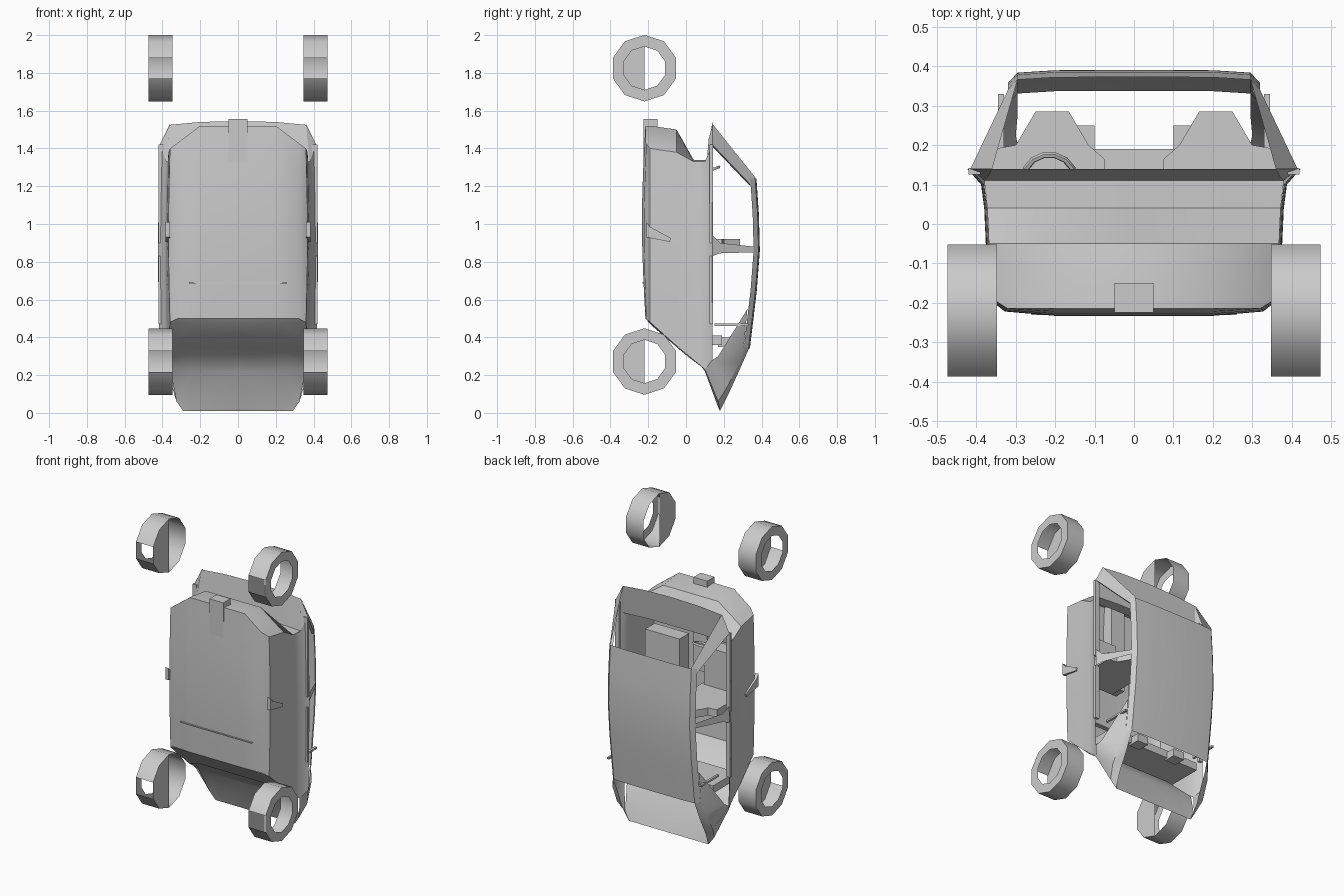
import bpy, bmesh, math
from mathutils import Vector

old = bpy.data.objects.get("Cube")
if old:
    bpy.data.objects.remove(old, do_unlink=True)

GREY = (0.6, 0.6, 0.6, 1)
mat = bpy.data.materials.new("plain grey")
mat.use_nodes = True
mat.diffuse_color = GREY
mat.node_tree.nodes["Principled BSDF"].inputs["Base Color"].default_value = GREY


def finish(name, bm, mirror=True, angle=40):
    bmesh.ops.recalc_face_normals(bm, faces=bm.faces)
    me = bpy.data.meshes.new(name)
    bm.to_mesh(me)
    bm.free()
    ob = bpy.data.objects.new(name, me)
    bpy.context.collection.objects.link(ob)
    me.materials.append(mat)
    if mirror:
        mod = ob.modifiers.new("mirror", 'MIRROR')
        mod.merge_threshold = 0.001
    bpy.ops.object.select_all(action='DESELECT')
    ob.select_set(True)
    bpy.context.view_layer.objects.active = ob
    bpy.ops.object.shade_smooth_by_angle(angle=math.radians(angle))
    return ob


def sheet(name, rows, mirror=True):
    """Skin a grid of points, row by row."""
    bm = bmesh.new()
    grid = [[bm.verts.new(p) for p in row] for row in rows]
    for a, b in zip(grid, grid[1:]):
        for i in range(len(a) - 1):
            bm.faces.new((a[i], a[i + 1], b[i + 1], b[i]))
    return finish(name, bm, mirror)


def prism(name, outline, a, b, axis, mirror=True):
    """Extrude a 2D outline between a and b along an axis."""
    bm = bmesh.new()
    def pt(p, d):
        q = list(p)
        q.insert(axis, d)
        return bm.verts.new(q)
    lo, hi = [pt(p, a) for p in outline], [pt(p, b) for p in outline]
    n = len(outline)
    bm.faces.new(lo)
    bm.faces.new(hi)
    for i in range(n):
        bm.faces.new((lo[i], lo[(i + 1) % n], hi[(i + 1) % n], hi[i]))
    return finish(name, bm, mirror)


def box(name, x, y, z, mirror=True):
    return prism(name, [(x[0], y[0]), (x[1], y[0]), (x[1], y[1]), (x[0], y[1])], z[0], z[1], 2, mirror)


# Lower body: columns of (x, y, z at front end, z at rear end, belly bulge)
columns = [(0, -.215, 1.52, .50, .018), (.2, -.215, 1.52, .50, .018), (.32, -.21, 1.43, .50, .012),
           (.36, -.19, 1.40, .48, 0), (.368, -.05, 1.38, .355, 0), (.372, .04, 1.33, .28, 0),
           (.38, .10, 1.33, .23, 0), (.415, .14, 1.42, .28, 0)]
rows = []
for i in range(9):
    t = i / 8
    s = math.sin(math.pi * t)
    rows.append([(x + (.008 * s if x > .3 else 0), y - bulge * s, zf + (zr - zf) * t)
                 for x, y, zf, zr, bulge in columns])
sheet("lower_body", rows)

# Front end, dipping behind the nose and rising to the windscreen base
nose = [(-.215, 1.52, .32, 1.43), (-.19, 1.52, .36, 1.40), (-.05, 1.50, .368, 1.38),
        (.04, 1.34, .372, 1.33), (.11, 1.34, .38, 1.33)]
rows = [[(0, y, zc), (.2, y, zc), (x, y, ze)] for y, zc, x, ze in nose]
rows.append([(0, .14, 1.545), (.2, .14, 1.54), (.36, .14, 1.525)])
sheet("front_end", rows)
sheet("windscreen_corner", [[(.38, .11, 1.33), (.415, .14, 1.42)], [(.37, .12, 1.45), (.36, .14, 1.525)]])

# Rear end, sloping to the tail lip
tail = [(-.215, .50, .32, .50), (-.19, .47, .36, .48), (-.05, .348, .368, .355),
        (.02, .325, .37, .29), (.10, .22, .36, .23), (.17, .03, .325, .06), (.18, .01, .29, .01)]
sheet("tail_panel", [[(0, y, zc), (.24, y, zc), (x, y, ze)] for y, zc, x, ze in tail])

# Roof with turned-down rails
roof = [(1.24, .37), (1.05, .383), (.86, .388), (.65, .372), (.48, .352), (.34, .335)]
sheet("roof", [[(0, y + .003, z), (.2, y + .002, z), (.295, y - .004, z), (.32, y - .03, z)] for z, y in roof])

# Pillars
sheet("front_pillar", [[(.36, .14, 1.53), (.415, .14, 1.42), (.39, .14, 1.41)],
                       [(.295, .368, 1.245), (.32, .34, 1.21), (.3, .34, 1.2)]])
sheet("middle_pillar", [[(.415, .14, .94), (.415, .14, .83)], [(.395, .18, .90), (.395, .18, .845)],
                        [(.315, .36, .88), (.315, .36, .85)]])
sheet("rear_pillar", [[(.38, .10, .23), (.325, .17, .06), (.29, .18, .01)],
                      [(.415, .14, .28), (.35, .22, .14), (.30, .225, .10)],
                      [(.40, .17, .30), (.34, .28, .26), (.295, .28, .22)],
                      [(.32, .325, .55), (.32, .305, .34), (.295, .333, .34)]])
box("quarter_window_bar", (.33, .345), (.15, .33), (.46, .472))

# Door sill strips
for z in ((.47, .83), (.90, 1.42)):
    box("window_sill", (.39, .42), (.125, .142), z)

# Seats
seat = [(.07, -.12), (.36, -.12), (.36, .19), (.30, .20), (.25, .285), (.165, .285), (.115, .20), (.075, .165)]
prism("front_seat_back", seat, .87, .92, 2)
box("front_seat_cushion", (.09, .34), (-.16, -.06), (.92, 1.17))
box("rear_bench_back", (0, .33), (-.05, .19), (.36, .41))
box("rear_headrest", (.10, .18), (.17, .25), (.35, .40))

# Steering wheel
bpy.ops.mesh.primitive_torus_add(major_segments=14, minor_segments=6, major_radius=.065,
                                 minor_radius=.008, location=(-.215, .115, 1.28), rotation=(.35, 0, 0))
wheel = bpy.context.object
wheel.name = "steering_wheel"
wheel.data.materials.append(mat)
bpy.ops.object.shade_smooth_by_angle(angle=math.radians(60))

# Underbody: tunnel, ribs and side vents
box("tunnel", (-.05, .05), (-.225, -.15), (.95, 1.555), False)
box("rear_rib", (-.26, .26), (-.231, -.2), (.685, .692), False)
box("middle_rib", (.08, .22), (-.228, -.2), (1.185, 1.192))
prism("side_vent", [(-.21, 1.01), (-.19, .985), (-.08, .925), (-.085, .905), (-.21, .93)], .36, .383, 0)

# Road wheels: open ten-sided rings, inner side half covered, front tread facet missing
SIDES = 10
for label, zc in (("front", 1.825), ("rear", .272)):
    bm = bmesh.new()
    def ring(x, r):
        return [bm.verts.new((x, -.22 + r * math.sin(a), zc + r * math.cos(a)))
                for a in (2 * math.pi * i / SIDES for i in range(SIDES))]
    inner, outer, rim = ring(.348, .176), ring(.473, .176), ring(.473, .115)
    for i in range(SIDES):
        j = (i + 1) % SIDES
        if i != 7:
            bm.faces.new((inner[i], inner[j], outer[j], outer[i]))
        bm.faces.new((outer[i], outer[j], rim[j], rim[i]))
    bm.faces.new(inner[5:] + inner[:1])
    finish(label + "_wheel", bm, angle=50)
